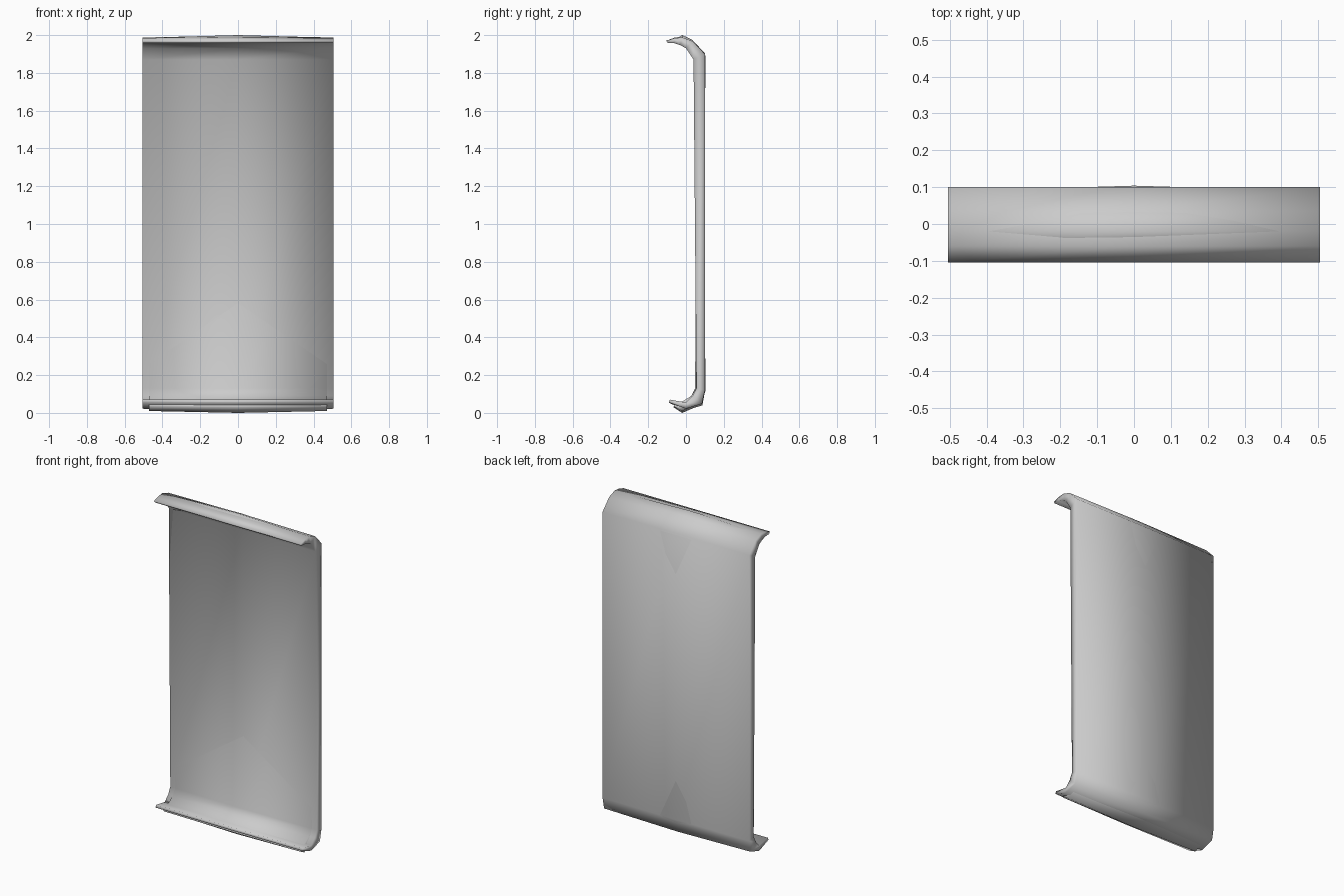
import bpy, bmesh


def bowed_panel(name, stations, outer, inner):
    """Sweep a closed (y, z, y_bow, z_bow) profile along x; bow is added at the centre."""
    bm = bmesh.new()
    half = max(stations)
    rings = []
    for x in stations:
        k = 1 - abs(x) / half
        ring = [bm.verts.new((x, y + k * by, z + k * bz))
                for y, z, by, bz in outer + inner[::-1]]
        rings.append(ring)
    n = len(rings[0])
    for a, b in zip(rings, rings[1:]):
        for i in range(n):
            j = (i + 1) % n
            bm.faces.new((a[i], a[j], b[j], b[i]))
    # end caps built as strips between outer and inner skins
    for ring in (rings[0], rings[-1]):
        for i in range(len(outer) - 1):
            bm.faces.new((ring[i], ring[i + 1], ring[n - 2 - i], ring[n - 1 - i]))
    bmesh.ops.recalc_face_normals(bm, faces=bm.faces)
    for f in bm.faces:
        f.smooth = True
    me = bpy.data.meshes.new(name)
    bm.to_mesh(me)
    bm.free()
    ob = bpy.data.objects.new(name, me)
    bpy.context.collection.objects.link(ob)
    return ob


# Main panel with hooked top and bottom lips
main_outer = [
    (-0.105, 1.970, 0, 0), (-0.06, 1.984, 0, .003), (-0.02, 1.988, 0, .005),
    (0.035, 1.968, 0, .005), (0.10, 1.900, .001, .003),
    (0.10, 0.120, .001, 0), (0.085, 0.048, .002, -.008),
    (0.0, 0.022, 0, -.008), (-0.09, 0.055, 0, -.002)]
main_inner = [
    (-0.095, 1.957, 0, 0), (-0.06, 1.957, 0, 0), (-0.03, 1.947, 0, 0),
    (0.0, 1.930, 0, 0), (0.04, 1.870, 0, 0),
    (0.055, 0.130, 0, 0), (0.035, 0.090, 0, 0),
    (0.0, 0.055, 0, 0), (-0.085, 0.070, 0, 0)]
bowed_panel("main_panel", [-0.505, 0, 0.505], main_outer, main_inner)

# Liner: slightly narrower, surfacing at the lower front, the lips and the back ends
liner_outer = [
    (-0.065, 1.973, 0, 0), (-0.02, 1.987, 0, .013), (0.03, 1.965, 0, .012),
    (0.090, 1.890, .014, 0), (0.083, 1.0, .010, 0), (0.090, 0.120, .014, 0),
    (0.07, 0.048, .008, -.006), (-0.02, 0.010, 0, -.010), (-0.065, 0.033, 0, -.004)]
liner_inner = [
    (-0.065, 1.962, 0, 0), (-0.025, 1.955, 0, 0), (0.005, 1.938, 0, 0),
    (0.065, 1.870, -.005, 0), (0.059, 1.0, -.005, 0), (0.053, 0.130, -.005, 0),
    (0.028, 0.090, 0, 0), (-0.02, 0.060, 0, 0), (-0.06, 0.044, 0, 0)]
bowed_panel("inner_liner", [-0.47, 0, 0.47], liner_outer, liner_inner)
